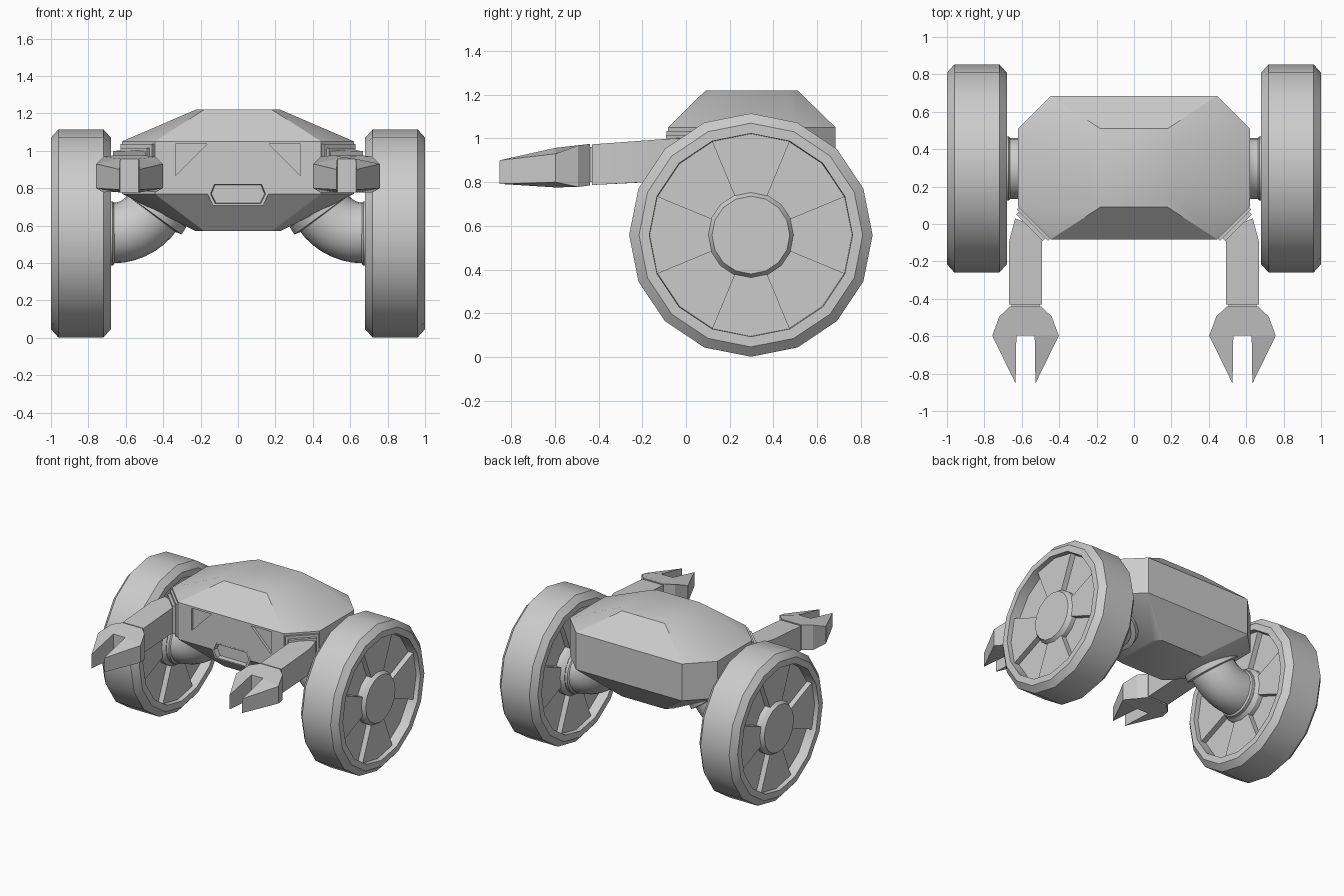
import bpy, bmesh
from math import sin, cos, radians, pi
from mathutils import Vector

if "Cube" in bpy.data.objects:
    bpy.data.objects.remove(bpy.data.objects["Cube"])


def finish(ob, angle=30):
    ob.data.shade_smooth()
    ob.data.set_sharp_from_angle(angle=radians(angle))


def loft(name, rings, closed=False, mirror=False, angle=30):
    """Skin a list of equal-length rings; cap the ends or close the loop."""
    bm = bmesh.new()
    add_loft(bm, rings, closed)
    return to_object(name, bm, mirror, angle)


def add_loft(bm, rings, closed=False):
    vs = [[bm.verts.new(p) for p in r] for r in rings]
    n = len(vs[0])
    pairs = list(zip(vs, vs[1:])) + ([(vs[-1], vs[0])] if closed else [])
    for a, b in pairs:
        for i in range(n):
            j = (i + 1) % n
            bm.faces.new((a[i], a[j], b[j], b[i]))
    if not closed:
        bm.faces.new(vs[0])
        bm.faces.new(vs[-1])


def to_object(name, bm, mirror=False, angle=30):
    bmesh.ops.recalc_face_normals(bm, faces=bm.faces)
    me = bpy.data.meshes.new(name)
    bm.to_mesh(me)
    bm.free()
    ob = bpy.data.objects.new(name, me)
    bpy.context.collection.objects.link(ob)
    finish(ob, angle)
    if mirror:
        ob.modifiers.new("Mirror", 'MIRROR')
    return ob


WY, WZ, WX = 0.297, 0.558, 0.84   # wheel centre


def circle(x, r, n=16):
    return [(x, WY + r * sin(2 * pi * i / n), WZ + r * cos(2 * pi * i / n)) for i in range(n)]


def octagon(hx, y0, y1, c, z):
    half = [(hx - c, y0), (hx, y0 + c), (hx, y1 - c), (hx - c, y1)]
    return [(x, y, z) for x, y in half] + [(-x, y, z) for x, y in reversed(half)]


def prism(name, pts, y0, y1, mirror=False):
    return loft(name, [[(x, y, z) for x, z in pts] for y in (y0, y1)], mirror=mirror)


def cut(ob, cutter):
    bpy.context.view_layer.objects.active = ob
    m = ob.modifiers.new("Cut", 'BOOLEAN')
    m.operation = 'DIFFERENCE'
    m.solver = 'EXACT'
    m.object = cutter
    cutter.hide_render = True
    bpy.ops.object.modifier_apply(modifier=m.name)
    bpy.data.objects.remove(cutter)


# Faceted body with cut corners
body = loft("body", [
    octagon(0.225, 0.09, 0.51, 0.045, 0.57),
    octagon(0.62, -0.082, 0.685, 0.175, 0.77),
    octagon(0.62, -0.082, 0.685, 0.175, 1.05),
    octagon(0.225, 0.09, 0.51, 0.045, 1.22)])

# Triangular eye recesses and mouth opening
cut(body, prism("eye_cutter", [(0.165, 1.035), (0.335, 1.035), (0.335, 0.865)],
                -0.2, -0.062, mirror=True))
mouth_pts = [(-0.14, 0.83), (0.14, 0.83), (0.163, 0.77), (0.135, 0.708), (-0.135, 0.708), (-0.163, 0.77)]
cut(body, prism("mouth_cutter", mouth_pts, -0.2, 0.0))
finish(body)


# Mouth frame with sunken centre
def mouth_ring(y, k=0.0):
    return [(x * (1 - k), y, 0.769 + (z - 0.769) * (1 - k * 1.5)) for x, z in mouth_pts]


loft("mouth", [mouth_ring(0.01), mouth_ring(-0.083), mouth_ring(-0.083, 0.1), mouth_ring(-0.045, 0.13)])

# Tyres
profile = [(-0.12, 0.557), (0.12, 0.557), (0.16, 0.512), (0.16, 0.465),
           (0.05, 0.46), (-0.05, 0.46), (-0.16, 0.465), (-0.16, 0.512)]
loft("tyre", [circle(WX + x, r) for x, r in profile], closed=True, mirror=True)

# Wheel discs: eight sectors alternating raised and sunken
bm = bmesh.new()
for k in range(8):
    h = 0.125 if k % 2 == 0 else 0.085
    rings = []
    for x in (WX - h, WX + h):
        outer, inner = circle(x, 0.464), circle(x, 0.17)
        ids = [(2 * k + d) % 16 for d in (-1, 0, 1)]
        rings.append([outer[i] for i in ids] + [inner[i] for i in reversed(ids)])
    add_loft(bm, rings)
to_object("wheel_disc", bm, mirror=True)

# Hubs
loft("hub", [circle(WX + x, r) for x, r in
             [(-0.15, 0.178), (-0.12, 0.198), (0.12, 0.198), (0.15, 0.178)]], mirror=True)
loft("axle_collar", [circle(x, r, 24) for x, r in [(0.66, 0.16), (0.67, 0.172), (0.71, 0.172)]], mirror=True)


# Elbow pipes from the wheels up into the body underside
def elbow_ring(deg, r, n=24):
    a, piv, big = radians(deg), Vector((0.67, WY, 0.82)), 0.26
    d = Vector((-sin(a), 0, -cos(a)))
    return [piv + d * (big + r * cos(2 * pi * i / n)) + Vector((0, r * sin(2 * pi * i / n), 0))
            for i in range(n)]


loft("axle_elbow", [[p + Vector((0.03, 0, 0)) for p in elbow_ring(0, 0.16)]]
     + [elbow_ring(a, 0.162) for a in range(0, 69, 8)], mirror=True)
loft("elbow_collar", [elbow_ring(a, r) for a, r in [(53, 0.165), (54, 0.195), (60, 0.195), (61, 0.165)]],
     mirror=True)


# Shoulder plates on the front corner facets
def plate(name, half, z0, z1, d0, d1):
    c, along, out = Vector((0.533, 0.005, 0)), Vector((0.707, 0.707, 0)), Vector((0.707, -0.707, 0))
    ring = [c + along * (half * s) + out * d for s, d in ((-1, d0), (1, d0), (1, d1), (-1, d1))]
    loft(name, [[p + Vector((0, 0, z)) for p in ring] for z in (z0, z1)], mirror=True)


plate("shoulder_plate", 0.118, 0.785, 1.035, -0.03, 0.015)
plate("shoulder_joint", 0.10, 0.80, 1.015, -0.01, 0.035)

# Arms: slightly drooping box, mitred at the shoulder
sections = [  # y at inner side, y at outer side, bottom, top, outer x
    (-0.43, -0.43, 0.787, 0.973, 0.667),
    (-0.07, -0.09, 0.805, 0.998, 0.667),
    (-0.03, 0.03, 0.808, 1.002, 0.635)]
loft("arm", [[(0.492, yi, b), (xo, yo, b), (xo, yo, t), (0.492, yi, t)]
             for yi, yo, b, t, xo in sections], mirror=True)
loft("wrist", [[(x, y, z) for x, z in ((0.505, 0.80), (0.655, 0.80), (0.655, 0.962), (0.505, 0.962))]
               for y in (-0.45, -0.42)], mirror=True)

# Claw hands: palm plus two pointed fingers; (x offset, y, bottom, top)
B, C, D = (0.083, -0.44, 0.785, 0.975), (0.14, -0.495, 0.778, 0.968), (0.178, -0.597, 0.80, 0.93)
E, F = (0.053, -0.853, 0.792, 0.90), (0.049, -0.597, 0.776, 0.957)


def slab(bm, pts):
    add_loft(bm, [[(0.58 + p[0], p[1], p[k]) for p in pts] for k in (2, 3)])


def flip(p):
    return (-p[0],) + p[1:]


bm = bmesh.new()
half = [B, C, D, F]
slab(bm, half + [flip(p) for p in reversed(half)])
slab(bm, [D, E, F])
slab(bm, [flip(p) for p in (F, E, D)])
to_object("claw_hand", bm, mirror=True, angle=15)
